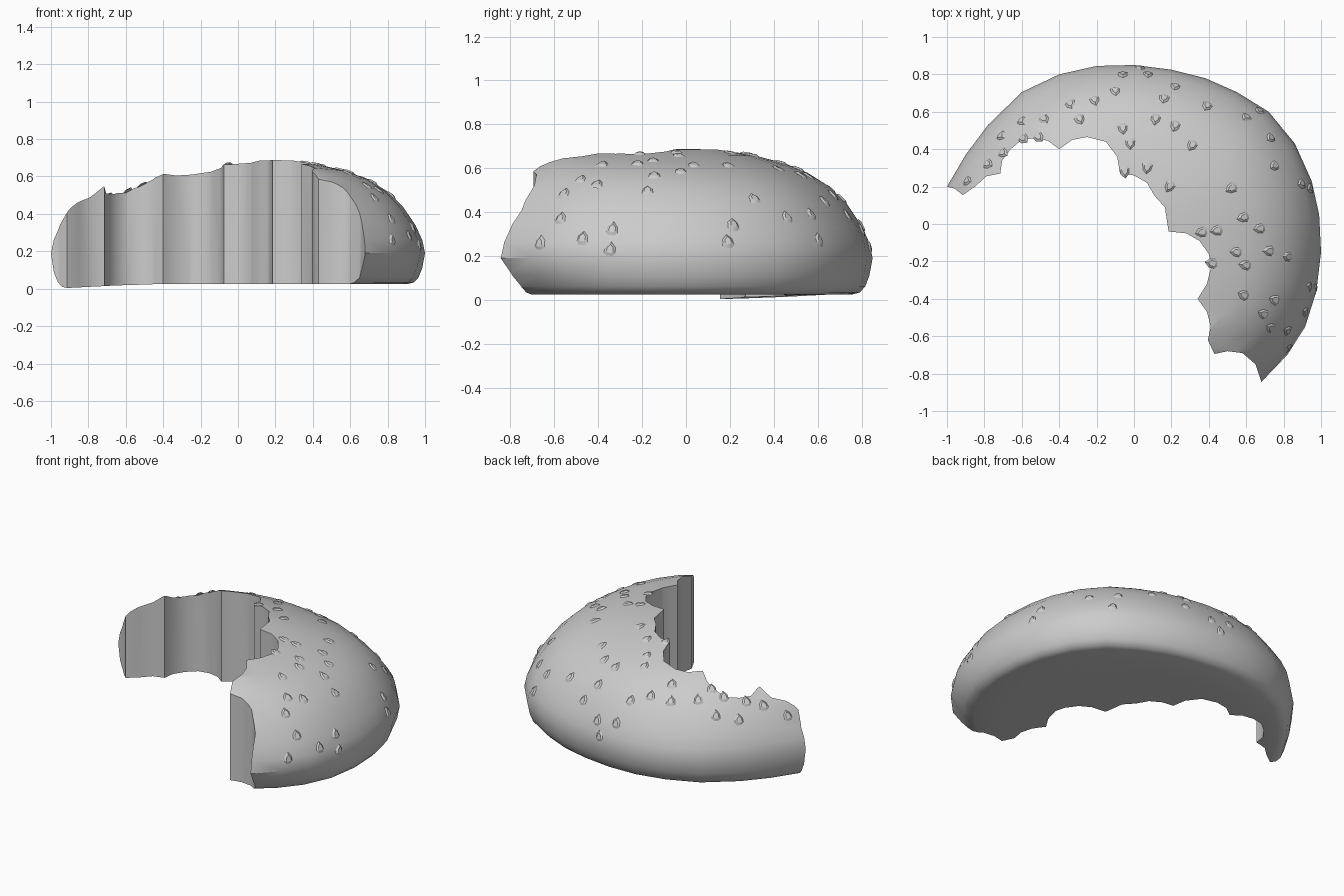
import bpy, bmesh, math
from mathutils import Vector, Matrix

if "Cube" in bpy.data.objects:
    bpy.data.objects.remove(bpy.data.objects["Cube"])

CENTRE = Vector((0, -0.13, 0))


def make_object(name, bm):
    bmesh.ops.recalc_face_normals(bm, faces=bm.faces)
    me = bpy.data.meshes.new(name)
    bm.to_mesh(me)
    bm.free()
    ob = bpy.data.objects.new(name, me)
    bpy.context.collection.objects.link(ob)
    return ob


def smooth(ob, deg):
    bpy.ops.object.select_all(action='DESELECT')
    ob.select_set(True)
    bpy.context.view_layer.objects.active = ob
    bpy.ops.object.shade_smooth_by_angle(angle=math.radians(deg))


# Bun dome: widest plan outline, and profile of (radius fraction, height)
outline = [(-1.0, .2), (-.9, .37), (-.78, .53), (-.6, .705), (-.4, .8), (-.2, .845), (0, .85),
           (.2, .825), (.38, .78), (.55, .705), (.72, .6), (.86, .43), (.95, .23),
           (.99, .05), (1, -.15), (.975, -.36), (.915, -.55), (.82, -.7), (.68, -.845),
           (.4, -1), (0, -1.07), (-.5, -.9), (-.9, -.4), (-1.03, 0)]
profile = [(.15, .69), (.3, .685), (.45, .657), (.6, .612), (.7, .57), (.8, .51),
           (.88, .435), (.95, .335), (.985, .26), (1, .19), (.985, .11), (.965, .06),
           (.94, .034), (.91, .026), (.7, .025), (.4, .025)]

bm = bmesh.new()
rings = []
for t, z in profile:
    ring = []
    for x, y in outline:
        a = math.degrees(math.atan2(y - CENTRE.y, x))
        low = z < .15
        if low and t > .8:               # rounder underside toward the front end
            t2 = t - .07 * max(0, min(1, (-a - 10) / 35)) * (.2 - z) / .17
        else:
            t2 = t
        p = CENTRE + (Vector((x, y, 0)) - CENTRE) * t2
        p.z = z
        if z > .2 and .4 < t < .99:      # fuller shoulders near both ends
            w = min(1, ((a - 52) / 100) ** 2)
            p.z += .04 * w * math.sin(math.pi * (t - .4) / .6)
        if low:                          # underside sags at the left end
            p.z -= .024 * max(0, min(1, (-.5 - p.x) / .45))
        ring.append(bm.verts.new(p))
    rings.append(ring)
n = len(outline)
for r0, r1 in zip(rings, rings[1:]):
    for i in range(n):
        j = (i + 1) % n
        bm.faces.new((r0[i], r0[j], r1[j], r1[i]))
for ring, z in ((rings[0], .692), (rings[-1], .025)):
    c = bm.verts.new((CENTRE.x, CENTRE.y, z))
    for i in range(n):
        bm.faces.new((ring[i], ring[(i + 1) % n], c))
bun = make_object("bun_top", bm)
bpy.context.view_layer.update()

# Sesame seeds: flat teardrops laid on the dome, tips toward the crown
spots = [(-.89, .23), (-.78, .32), (-.71, .47), (-.7, .38), (-.6, .55), (-.59, .455),
         (-.51, .465), (-.48, .56), (-.34, .64), (-.29, .56), (-.21, .66), (-.1, .71),
         (-.06, .8), (.075, .8), (.035, .835), (.16, .67), (.22, .735), (.115, .56),
         (.22, .525), (-.06, .51), (-.02, .43), (.39, .63), (.6, .57), (.67, .605),
         (.73, .46), (.31, .42), (.07, .3), (-.05, .28), (.19, .2), (.52, .19),
         (.75, .31), (.895, .215), (.94, .19), (.585, .035), (.67, -.025), (.36, -.045),
         (.44, -.035), (.545, -.15), (.72, -.145), (.82, -.175), (.595, -.22),
         (.415, -.21), (.585, -.38), (.75, -.405), (.69, -.48), (.73, -.555),
         (.82, -.57), (.825, -.665), (.935, -.335), (.968, -.345), (.915, -.47)]
shape = [(-.038, 0), (-.012, .024), (.02, .028), (.034, .014),
         (.034, -.014), (.02, -.028), (-.012, -.024)]
bm = bmesh.new()
for x, y in spots:
    hit, loc, nor, _ = bun.ray_cast(Vector((x, y, 2)), Vector((0, 0, -1)))
    if not hit:
        continue
    tail = loc - CENTRE - Vector((0, 0, .9))
    tail = (tail - nor * tail.dot(nor)).normalized()
    # seeds around the crown's rear and front are seen blunt end up, tip outward
    m = Matrix((tail, nor.cross(tail), nor)).transposed()
    base = [bm.verts.new(loc + m @ Vector((u, v, -.002))) for u, v in shape]
    top = [bm.verts.new(loc + m @ Vector((u * .55, v * .55, .008))) for u, v in shape]
    k = len(shape)
    for i in range(k):
        j = (i + 1) % k
        bm.faces.new((base[i], base[j], top[j], top[i]))
    bm.faces.new(top)
    bm.faces.new(base[::-1])
seeds = make_object("sesame_seeds", bm)

# Bite cutter: scalloped outline extruded upward
bite = [(-1.6, .2), (-1, .2), (-.96, .19), (-.915, .155), (-.85, .2), (-.79, .255),
        (-.715, .27), (-.705, .34), (-.66, .4), (-.6, .45), (-.53, .46), (-.46, .445),
        (-.4, .4), (-.33, .45), (-.25, .465), (-.15, .44), (-.09, .36), (-.075, .27),
        (0, .26), (.07, .22), (.11, .15), (.165, .09), (.185, -.04), (.28, -.05),
        (.35, -.09), (.4, -.16), (.415, -.22), (.39, -.32), (.34, -.4), (.39, -.47),
        (.41, -.55), (.395, -.62), (.43, -.695), (.5, -.68), (.58, -.69), (.65, -.75),
        (.68, -.84), (.68, -1.6), (-1.6, -1.6)]
bm = bmesh.new()
f = bm.faces.new([bm.verts.new((x, y, -1)) for x, y in bite])
up = bmesh.ops.extrude_face_region(bm, geom=[f])
bmesh.ops.translate(bm, vec=(0, 0, 3),
                    verts=[v for v in up['geom'] if isinstance(v, bmesh.types.BMVert)])
cutter = make_object("bite_cutter", bm)
cutter.hide_render = True

mod = bun.modifiers.new("bite", 'BOOLEAN')
mod.operation = 'DIFFERENCE'
mod.solver = 'EXACT'
mod.object = cutter
bpy.ops.object.select_all(action='DESELECT')
bpy.context.view_layer.objects.active = bun
bun.select_set(True)
bpy.ops.object.modifier_apply(modifier="bite")
bpy.data.objects.remove(cutter, do_unlink=True)

smooth(bun, 40)
smooth(seeds, 30)
